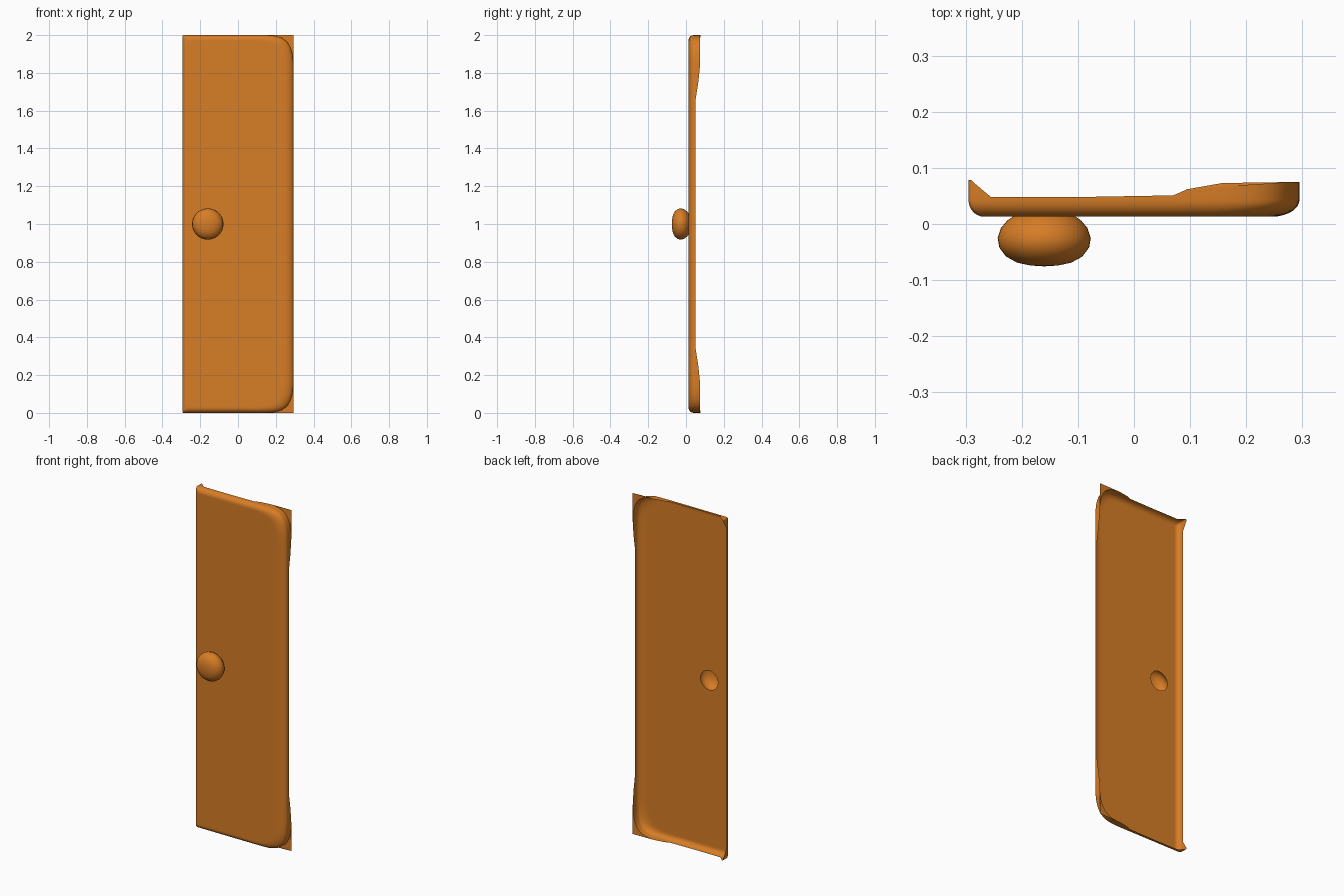
import bpy, bmesh
from math import cos, sin, pi

cube = bpy.data.objects.get("Cube")
if cube:
    bpy.data.objects.remove(cube, do_unlink=True)

HEIGHT, HALF_W, FRONT_Y = 2.0, 0.295, 0.013
KNOB_X, KNOB_Z = -0.16, 1.0

orange = bpy.data.materials.new("orange")
orange.use_nodes = True
colour = (0.68, 0.205, 0.019, 1)
orange.diffuse_color = colour
orange.node_tree.nodes["Principled BSDF"].inputs["Base Color"].default_value = colour


def clamp(t):
    return max(0.0, min(1.0, t))


def outline(s):
    """Door outline (x, z), drawn inwards as s goes from 0 to 1."""
    x0, x1 = -HALF_W + 0.028 * s, HALF_W - 0.05 * s
    top = HEIGHT - 0.028 * s
    pts = [(x0, 1.0), (x0, top - 0.06)]
    for i in range(5):  # tight corner on the knob side
        a = i / 4 * pi / 2
        pts.append((x0 + 0.008 * (1 - cos(a)), top - 0.008 * (1 - sin(a))))
    pts += [(x0 + 0.04, top), (-0.1, top), (0.07, top)]
    for i in range(17):  # broad squarish corner on the far side
        a = i / 16 * pi / 2
        pts.append((x1 - 0.2 * (1 - sin(a) ** 0.5),
                    top - 0.25 * (1 - abs(cos(a)) ** 0.5)))
    pts += [(x1, 1.66), (x1, 1.0)]
    return pts + [(x, HEIGHT - z) for x, z in pts[-2:0:-1]]


def rim_depth(x, z):
    """Back edge of the shell, deeper at the corners."""
    edge = min(z, HEIGHT - z)
    if x > 0:
        return 0.051 + 0.022 * min(clamp((x - 0.07) / 0.05), clamp((0.34 - edge) / 0.14))
    return 0.048 + 0.03 * min(clamp((-0.26 - x) / 0.03), clamp((0.05 - edge) / 0.04))


def bridge(bm, a, b):
    for i in range(len(a)):
        j = (i + 1) % len(a)
        bm.faces.new((a[i], a[j], b[j], b[i]))


def ring_edges(bm, ring):
    return [bm.edges.get((ring[i], ring[i - 1])) for i in range(len(ring))]


def finish(bm, name):
    me = bpy.data.meshes.new(name)
    bm.to_mesh(me)
    bm.free()
    ob = bpy.data.objects.new(name, me)
    bpy.context.collection.objects.link(ob)
    me.materials.append(orange)
    bpy.ops.object.select_all(action="DESELECT")
    ob.select_set(True)
    bpy.context.view_layer.objects.active = ob
    bpy.ops.object.shade_smooth_by_angle(angle=0.7)


def knob_ring(bm, r, y, n=40):
    return [bm.verts.new((KNOB_X + r * cos(2 * pi * i / n), y,
                          KNOB_Z + r * sin(2 * pi * i / n))) for i in range(n)]


# Door panel: an open-backed shell with rounded front edges
bm = bmesh.new()
rim = [bm.verts.new((x, rim_depth(x, z), z)) for x, z in outline(0)]
last = rim
for k in range(8):
    a = k / 7 * pi / 2
    y = FRONT_Y + 0.03 * (1 - sin(a))
    ring = [bm.verts.new((x, y, z)) for x, z in outline(1 - cos(a))]
    bridge(bm, last, ring)
    last = ring

# Flat border just inside the rounding, then the front with the knob opening
inner = [bm.verts.new((x, FRONT_Y, z)) for x, z in outline(1.3)]
bridge(bm, last, inner)
neck = knob_ring(bm, 0.056, FRONT_Y)
for i in range(len(neck)):
    bm.edges.new((neck[i - 1], neck[i]))
bmesh.ops.triangle_fill(bm, use_beauty=True, normal=(0, -1, 0),
                        edges=ring_edges(bm, inner) + ring_edges(bm, neck))
bmesh.ops.recalc_face_normals(bm, faces=bm.faces)
front = max(bm.faces, key=lambda f: f.calc_area())
if front.normal.y > 0:
    bmesh.ops.reverse_faces(bm, faces=bm.faces)
finish(bm, "door_panel")

# Flat corner flanges behind the broad corners
bm = bmesh.new()
for upper in (True, False):
    arc = [(x, z) for x, z in outline(0) if x > 0.08 and (z > 1.74 if upper else z < 0.26)]
    tip = bm.verts.new((HALF_W, 0.075, HEIGHT if upper else 0))
    vs = [bm.verts.new((x, rim_depth(x, z), z)) for x, z in arc]
    for a, b in zip(vs, vs[1:]):
        bm.faces.new((tip, b, a))
bm.normal_update()
bmesh.ops.reverse_faces(bm, faces=[f for f in bm.faces if f.normal.y > 0])
finish(bm, "corner_flanges")

# Door knob: a hollow flattened bulb, open to the back
bm = bmesh.new()
profile = [(0.056, FRONT_Y), (0.066, 0.006), (0.077, -0.007), (0.083, -0.025),
           (0.08, -0.042), (0.068, -0.058), (0.048, -0.069), (0.024, -0.074)]
rings = [knob_ring(bm, r, y) for r, y in profile]
for a, b in zip(rings, rings[1:]):
    bridge(bm, a, b)
pole = bm.verts.new((KNOB_X, -0.0755, KNOB_Z))
for i in range(len(rings[-1])):
    bm.faces.new((rings[-1][i - 1], rings[-1][i], pole))
bmesh.ops.recalc_face_normals(bm, faces=bm.faces)
bm.normal_update()
if pole.normal.y > 0:
    bmesh.ops.reverse_faces(bm, faces=bm.faces)
finish(bm, "door_knob")
